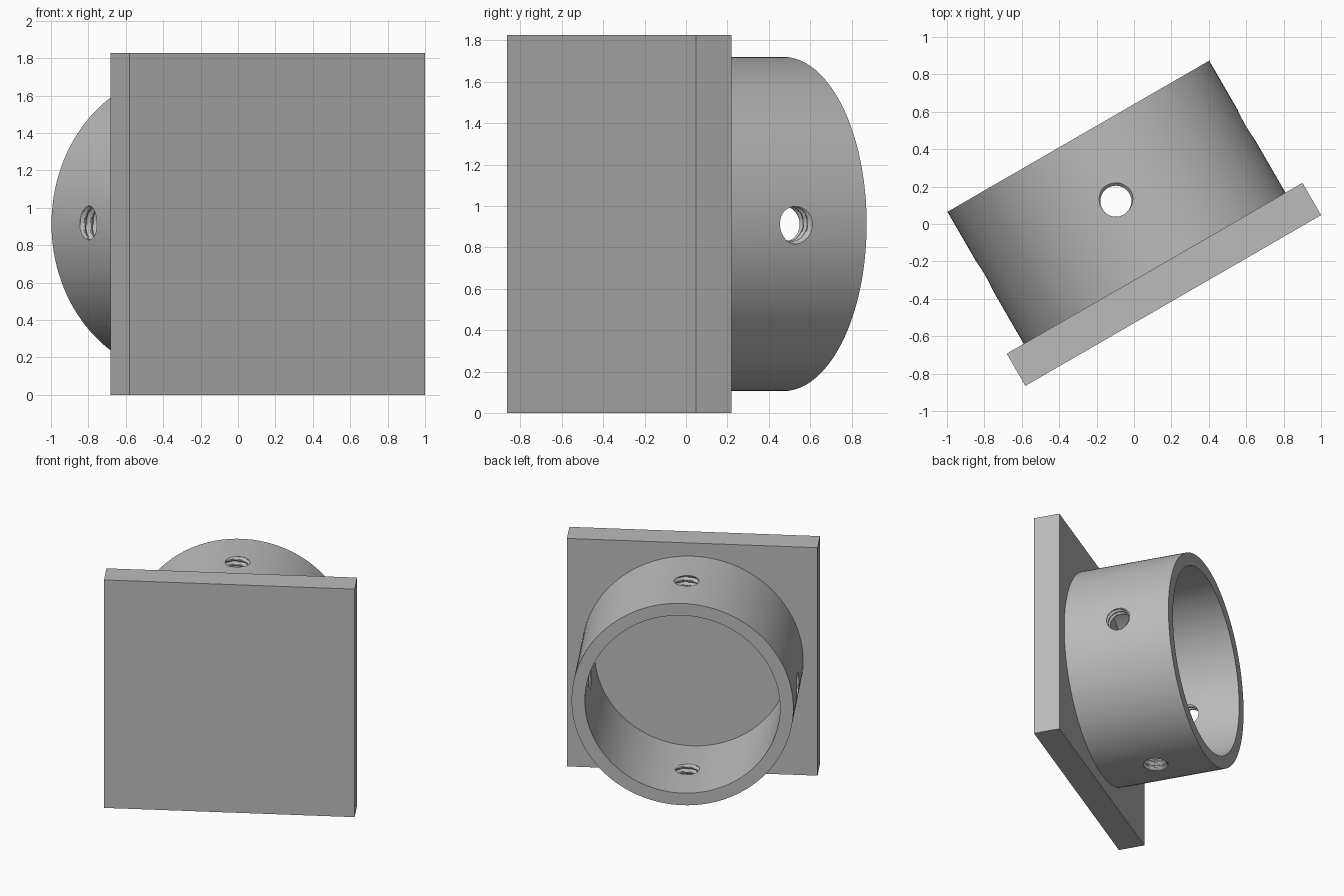
import bpy, bmesh
from math import radians, pi, cos, sin
from mathutils import Matrix, Vector

cube = bpy.data.objects.get("Cube")
if cube:
    bpy.data.objects.remove(cube, do_unlink=True)

# Main dimensions
SIDE, PLATE_BACK, PLATE_FRONT = 1.826, -0.26, -0.459
OUTER, INNER, RIM = 0.808, 0.711, 0.555
HOLE_Z, HOLE_R, GROOVE, PITCH = 0.154, 0.083, 0.018, 0.04

# Shared frame: local z is the ring axis, turned 30 degrees in plan
turn = Matrix.Rotation(radians(30), 4, 'Z')
FRAME = turn @ Matrix.Translation((-0.023, 0, SIDE / 2)) @ Matrix.Rotation(radians(-90), 4, 'X')

grey = bpy.data.materials.new("plain grey")
grey.use_nodes = True
colour = (0.5, 0.5, 0.5, 1)
grey.diffuse_color = colour
grey.node_tree.nodes["Principled BSDF"].inputs["Base Color"].default_value = colour


def finish(name, bm):
    bmesh.ops.recalc_face_normals(bm, faces=bm.faces[:])
    mesh = bpy.data.meshes.new(name)
    bm.to_mesh(mesh)
    bm.free()
    mesh.materials.append(grey)
    ob = bpy.data.objects.new(name, mesh)
    ob.matrix_world = FRAME
    bpy.context.collection.objects.link(ob)
    return ob


def bridge(bm, a, b):
    n = len(a)
    for i in range(n):
        j = (i + 1) % n
        bm.faces.new((a[i], a[j], b[j], b[i]))


def circle(bm, radius, z, n):
    return [bm.verts.new((radius * cos(2 * pi * i / n), radius * sin(2 * pi * i / n), z))
            for i in range(n)]


# Square mounting plate
bm = bmesh.new()
bmesh.ops.create_cube(bm, size=1)
bmesh.ops.scale(bm, vec=(SIDE, SIDE, PLATE_BACK - PLATE_FRONT), verts=bm.verts)
bmesh.ops.translate(bm, vec=(0, 0, (PLATE_BACK + PLATE_FRONT) / 2), verts=bm.verts)
finish("mounting_plate", bm)

# Round collar, open at the back
bm = bmesh.new()
section = ((OUTER, PLATE_BACK - 0.02), (OUTER, RIM), (INNER, RIM), (INNER, PLATE_BACK - 0.02))
loops = [circle(bm, r, z, 128) for r, z in section]
for k in range(4):
    bridge(bm, loops[k], loops[(k + 1) % 4])
collar = finish("collar", bm)

# Four threaded screw holes cut through the collar wall
bm = bmesh.new()
SEGMENTS, START, ROWS = 48, 0.68, 38
for k in range(4):
    place = (Matrix.Rotation(k * pi / 2, 4, 'Z') @ Matrix.Translation((0, 0, HOLE_Z))
             @ Matrix.Rotation(pi / 2, 4, 'Y'))
    rows = []
    for j in range(ROWS):
        h = START + j * PITCH / 8
        row = []
        for i in range(SEGMENTS):
            angle = 2 * pi * i / SEGMENTS
            f = ((h - 0.8) / PITCH - (angle - radians(110)) / (2 * pi)) % 1
            r = HOLE_R + GROOVE * max(0, abs(2 * f - 1) * 1.3 - 0.3)
            row.append(bm.verts.new(place @ Vector((r * cos(angle), r * sin(angle), h))))
        rows.append(row)
    for a, b in zip(rows, rows[1:]):
        bridge(bm, a, b)
    bm.faces.new(rows[0])
    bm.faces.new(rows[-1])
bmesh.ops.triangulate(bm, faces=bm.faces[:])
cutter = finish("screw_hole_cutter", bm)
cutter.hide_render = True

cut = collar.modifiers.new("screw_holes", 'BOOLEAN')
cut.operation, cut.solver, cut.object = 'DIFFERENCE', 'EXACT', cutter
bpy.context.view_layer.update()
bpy.ops.object.select_all(action='DESELECT')
collar.select_set(True)
bpy.context.view_layer.objects.active = collar
bpy.ops.object.modifier_apply(modifier=cut.name)
bpy.data.objects.remove(cutter, do_unlink=True)
bpy.ops.object.shade_smooth_by_angle(angle=radians(30))
